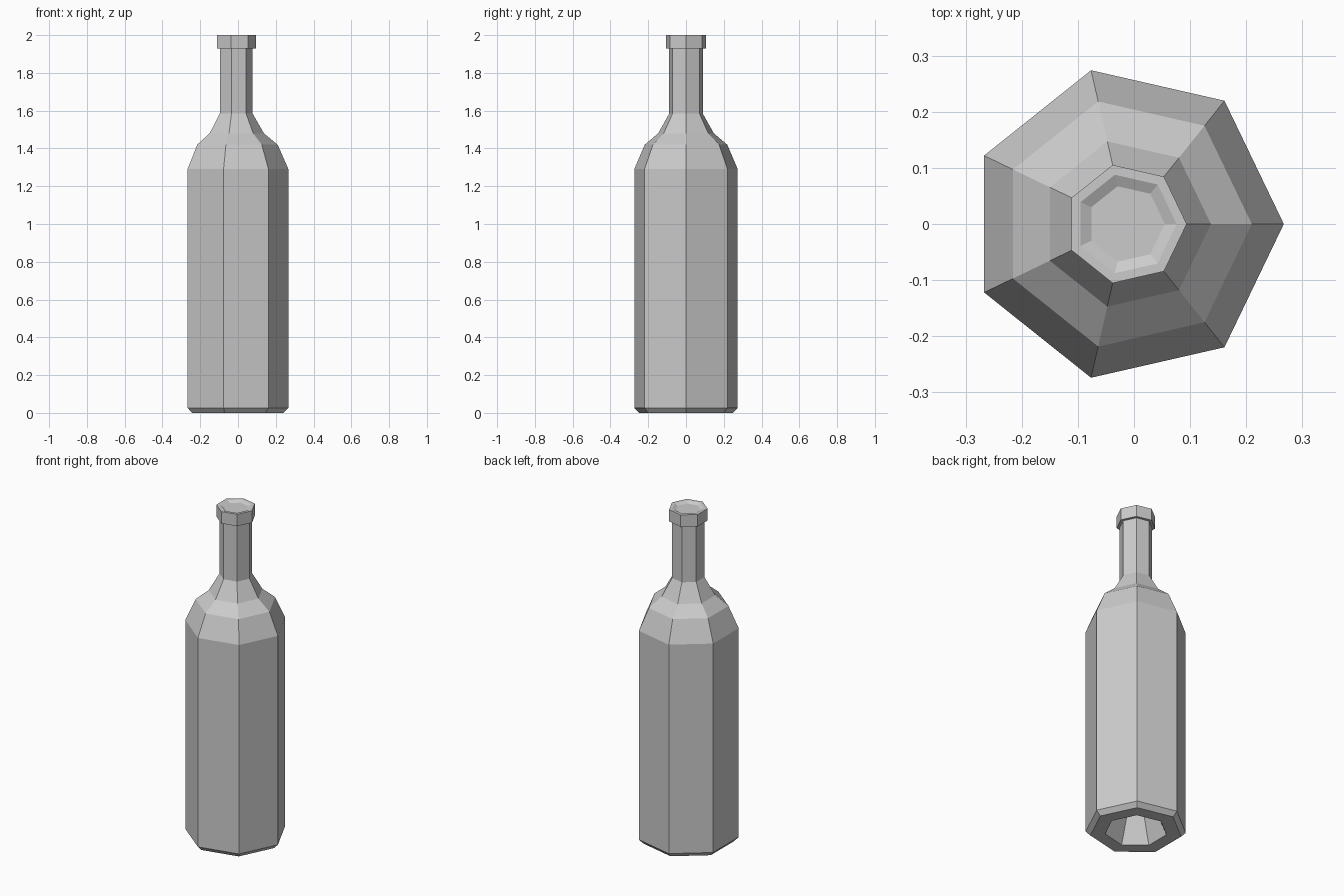
import bpy, bmesh
from math import cos, sin, tau

SIDES = 7
AXIS_X = -0.014  # an odd number of sides puts the axis off the middle of the bounds

cube = bpy.data.objects.get("Cube")
if cube:
    bpy.data.objects.remove(cube, do_unlink=True)


def make_material(name, colour):
    mat = bpy.data.materials.new(name)
    mat.use_nodes = True
    mat.diffuse_color = colour
    mat.node_tree.nodes["Principled BSDF"].inputs["Base Color"].default_value = colour
    return mat


def lathe(name, profile, mat):
    """Join seven-sided rings along an (radius, height) profile, capped at both ends."""
    bm = bmesh.new()
    rings = [[bm.verts.new((AXIS_X + r * cos(tau * i / SIDES), r * sin(tau * i / SIDES), z))
              for i in range(SIDES)] for r, z in profile]
    for low, high in zip(rings, rings[1:]):
        for i in range(SIDES):
            j = (i + 1) % SIDES
            bm.faces.new((low[i], low[j], high[j], high[i]))
    bm.faces.new(rings[0][::-1])
    bm.faces.new(rings[-1])
    bmesh.ops.recalc_face_normals(bm, faces=bm.faces)
    mesh = bpy.data.meshes.new(name)
    bm.to_mesh(mesh)
    bm.free()
    mesh.materials.append(mat)
    obj = bpy.data.objects.new(name, mesh)
    bpy.context.collection.objects.link(obj)
    return obj


grey = make_material("light grey", (0.6, 0.6, 0.6, 1))

# Hollow punt, base bevel, body, shoulders, neck, lip and recessed mouth
lathe("bottle", [
    (0.10, 0.17), (0.172, 0),
    (0.255, 0), (0.281, 0.027),
    (0.281, 1.29), (0.224, 1.42), (0.151, 1.48),
    (0.091, 1.585), (0.091, 1.928),
    (0.108, 1.928), (0.108, 2.0),
    (0.09, 2.0), (0.069, 1.99),
], grey)
